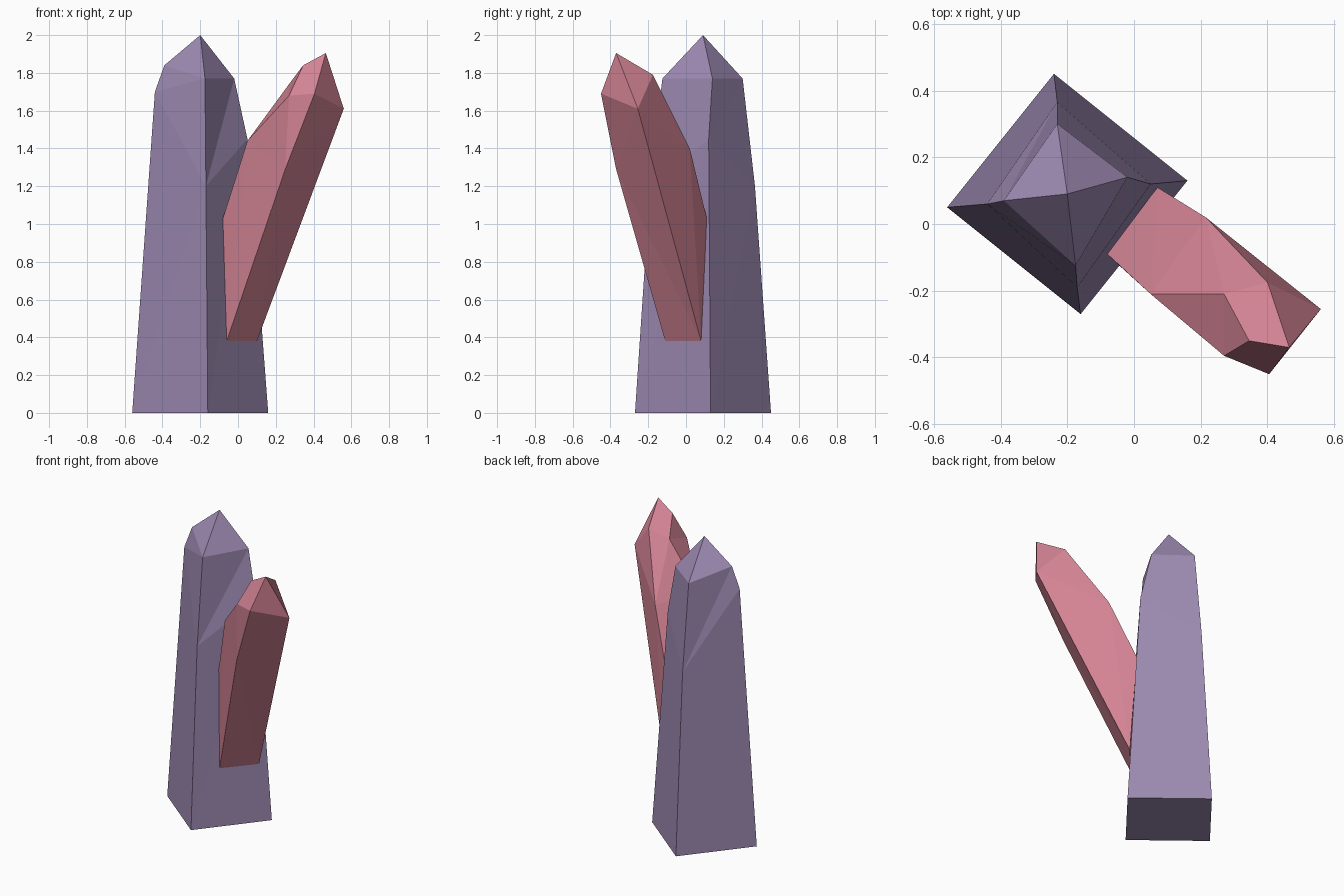
import bpy, bmesh

if "Cube" in bpy.data.objects:
    bpy.data.objects.remove(bpy.data.objects["Cube"])


def material(name, rgb):
    m = bpy.data.materials.new(name)
    m.diffuse_color = (*rgb, 1)
    m.use_nodes = True
    m.node_tree.nodes["Principled BSDF"].inputs["Base Color"].default_value = m.diffuse_color
    return m


def build(name, points, faces, mat):
    """Flat-shaded solid from labelled points."""
    bm = bmesh.new()
    v = {k: bm.verts.new(p) for k, p in points.items()}
    for f in faces:
        bm.faces.new([v[k] for k in f])
    bmesh.ops.recalc_face_normals(bm, faces=bm.faces)
    mesh = bpy.data.meshes.new(name)
    bm.to_mesh(mesh)
    bm.free()
    mesh.materials.append(mat)
    ob = bpy.data.objects.new(name, mesh)
    bpy.context.collection.objects.link(ob)
    return ob


purple = material("purple_crystal", (0.33, 0.25, 0.435))
pink = material("pink_crystal", (0.67, 0.235, 0.305))

# Tall crystal: four corner edges (west, south, east, north), each base / bend / shoulder
corners = [
    [(-0.56, 0.05, 0), (-0.44, 0.06, 1.70), (-0.39, 0.07, 1.84)],
    [(-0.16, -0.27, 0), (-0.17, -0.19, 1.20), (-0.175, -0.125, 1.77)],
    [(0.16, 0.13, 0), (0.05, 0.12, 1.45), (-0.02, 0.14, 1.77)],
    [(-0.24, 0.45, 0), (-0.23, 0.365, 1.20), (-0.23, 0.30, 1.77)],
]
pts = {(i, j): p for i, c in enumerate(corners) for j, p in enumerate(c)}
pts["tip"] = (-0.20, 0.09, 2.0)
faces = [[(i, 0) for i in range(4)]]
for i in range(4):
    n = (i + 1) % 4
    faces += [
        [(i, 0), (n, 0), (n, 1)], [(i, 0), (n, 1), (i, 1)],   # shaft
        [(i, 1), (n, 1), (n, 2)], [(i, 1), (n, 2), (i, 2)],   # shoulder
        [(i, 2), (n, 2), "tip"],                              # point
    ]
build("tall_crystal", pts, faces, purple)

# Leaning crystal, its root cut flush with the tall crystal's wall
pts = {
    "b0": (-0.06, -0.11, 0.38), "b1": (0.25, -0.37, 1.29), "b2": (0.405, -0.45, 1.69),
    "c0": (0.10, 0.08, 0.38), "c2": (0.56, -0.255, 1.61),
    "d0": (0.07, 0.11, 1.03), "d1": (0.215, 0.02, 1.40), "d2": (0.40, -0.175, 1.79),
    "e0": (-0.08, -0.09, 1.03), "e1": (0.05, -0.21, 1.44), "e2": (0.345, -0.35, 1.84),
    "chip_top": (0.27, -0.21, 1.74), "chip_low": (0.27, -0.395, 1.68),
    "tip": (0.465, -0.37, 1.905),
}
faces = [
    "b0 c0 d0 e0",                                                   # root
    "b0 b1 c0", "b1 c2 c0", "b1 b2 c2",                              # underside
    "c0 c2 d1", "c0 d1 d0", "c2 d2 d1",                              # right side
    "d0 d1 e1", "d0 e1 e0", "d1 chip_top e1", "d1 d2 chip_top",      # upper side
    "b0 e0 e1", "b0 e1 b1", "b1 e1 chip_low", "b1 chip_low b2",      # left side
    "e1 chip_top chip_low", "chip_top e2 chip_low",                  # chipped edge
    "b2 tip c2", "c2 tip d2", "d2 tip e2", "d2 e2 chip_top",         # point
    "b2 chip_low tip", "chip_low e2 tip",
]
build("leaning_crystal", pts, [f.split() for f in faces], pink)
